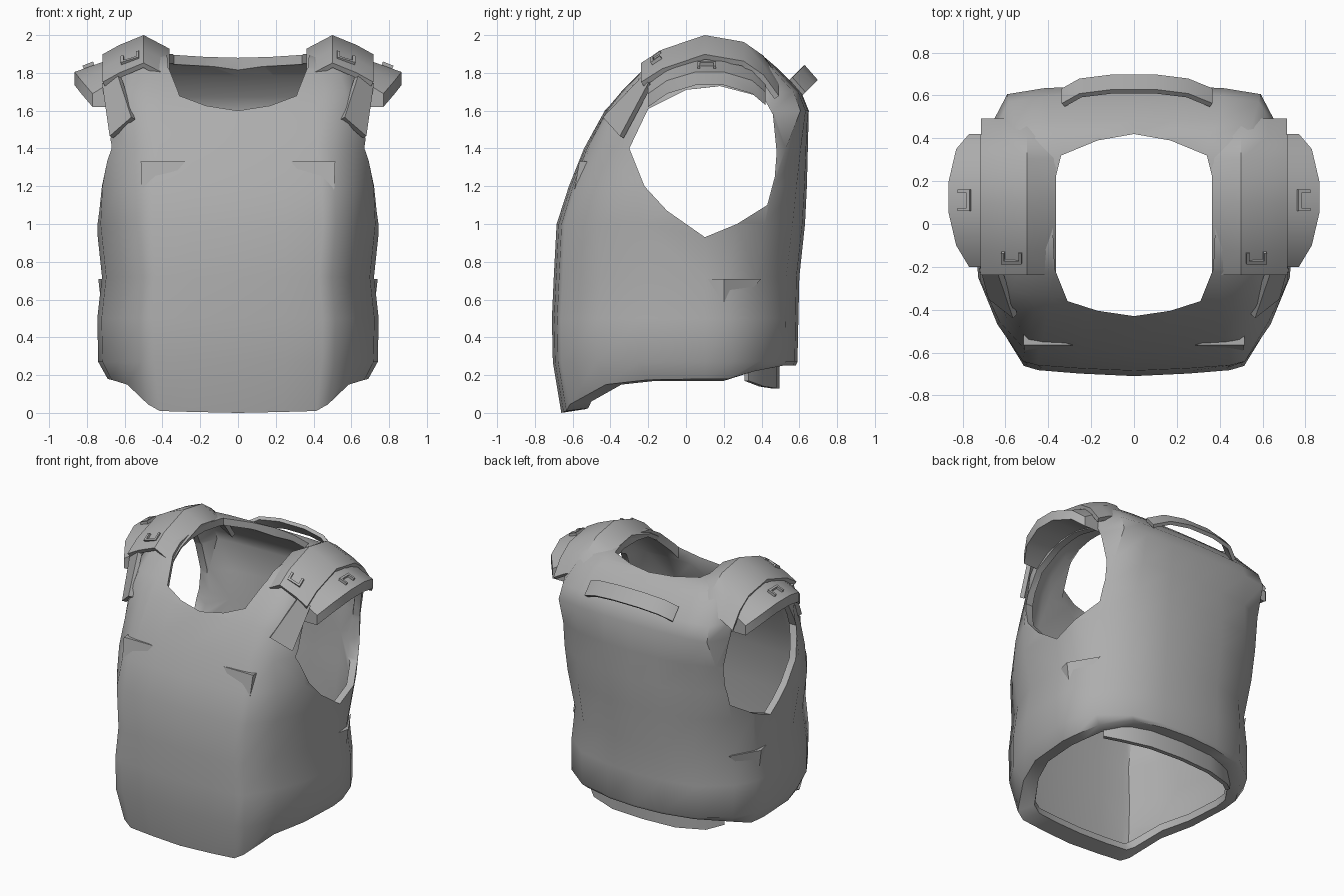
import bpy, bmesh, math
from mathutils import Vector

cube = bpy.data.objects.get("Cube")
if cube:
    bpy.data.objects.remove(cube, do_unlink=True)

grey = bpy.data.materials.new("armour_grey")
grey.use_nodes = True
COLOUR = (0.42, 0.42, 0.42, 1)
grey.diffuse_color = COLOUR
grey.node_tree.nodes["Principled BSDF"].inputs["Base Color"].default_value = COLOUR


def make(name, verts, faces):
    me = bpy.data.meshes.new(name)
    me.from_pydata([tuple(v) for v in verts], [], faces)
    bm = bmesh.new()
    bm.from_mesh(me)
    bmesh.ops.recalc_face_normals(bm, faces=bm.faces)
    bm.to_mesh(me)
    bm.free()
    me.materials.append(grey)
    ob = bpy.data.objects.new(name, me)
    bpy.context.scene.collection.objects.link(ob)
    return ob


def loft(name, rows, closed=False, caps=()):
    """Skin rows of points; optionally close each row and cap the listed rows."""
    n = len(rows[0])
    verts = [p for r in rows for p in r]
    faces = []
    for i in range(len(rows) - 1):
        for j in range(n if closed else n - 1):
            k = (j + 1) % n
            faces.append((i * n + j, i * n + k, (i + 1) * n + k, (i + 1) * n + j))
    for i in caps:
        faces.append(tuple(range(i * n, (i + 1) * n)))
    return make(name, verts, faces)


def solidify(ob, thickness, offset):
    m = ob.modifiers.new("thickness", 'SOLIDIFY')
    m.thickness, m.offset = thickness, offset


def finish(ob, angle=40):
    """Bake modifiers and smooth the shading."""
    dg = bpy.context.evaluated_depsgraph_get()
    me = bpy.data.meshes.new_from_object(ob.evaluated_get(dg))
    ob.modifiers.clear()
    ob.data = me
    bpy.ops.object.select_all(action='DESELECT')
    ob.select_set(True)
    bpy.context.view_layer.objects.active = ob
    bpy.ops.object.shade_smooth_by_angle(angle=math.radians(angle))


def cutter(name, outline, vec):
    """Closed prism from a 3D outline."""
    a = [Vector(p) for p in outline]
    ob = loft(name, [a, [p + Vector(vec) for p in a]], closed=True, caps=(0, 1))
    ob.hide_render = True
    return ob


# Vest body: rings of front depth, half width, back depth and squareness
XF = [0, .34, .6, .69, .85, .97, 1, .98, .87, .62, .3, 0]
ROUND = [0, .015, .035, .06, .31, .6, 1, .26, .54, .86, .97, 1]
SQUARE = [0, .01, .02, .03, .08, .3, 1, .66, .92, .97, .99, 1]
HEM = [0, .005, .01, .045, .15, .175, .18, .18, .22, .25, .25, .25]
LIP = [.02, .02, .025, .06, .15, .17, .17, .17, .21, .25, .25, .25]
MID = 0.1


def ring(z, yf, w, yb, square):
    half = []
    for i, f in enumerate(XF):
        t = ROUND[i] + (SQUARE[i] - ROUND[i]) * square
        y = yf + (MID - yf) * t if i < 7 else MID + (yb - MID) * t
        half.append((w * f, y, z[i] if isinstance(z, list) else z))
    return half + [(-x, y, h) for x, y, h in reversed(half[1:-1])]


levels = [(LIP, -.54, .62, .49, 0), (HEM, -.66, .69, .58, 0), (.27, -.705, .74, .59, .1),
          (.5, -.71, .745, .595, .05), (.72, -.70, .72, .60, 0), (1.0, -.685, .75, .63, .15),
          (1.2, -.62, .74, .64, .35), (1.4, -.54, .70, .645, .65), (1.6, -.43, .68, .65, 1),
          (1.7, -.35, .67, .61, 1), (1.82, -.23, .63, .49, 1), (1.88, -.13, .57, .42, 1),
          (1.9, 0, .53, .3, 1)]
body = loft("vest_body", [ring(*l) for l in levels], closed=True, caps=(len(levels) - 1,))
solidify(body, 0.05, -1)

# Arm and neck openings
ARM = [(-.3, 1.4), (-.22, 1.2), (-.1, 1.07), (.1, .93), (.27, 1.0), (.43, 1.1),
       (.47, 1.25), (.48, 1.38), (.46, 1.58), (.41, 1.67), (.18, 1.73), (0, 1.71), (-.2, 1.61)]
NECK = [(0, -.43), (.17, -.405), (.31, -.36), (.37, -.21), (.38, 0), (.38, .16),
        (.34, .32), (.17, .39), (0, .42)]
neck = NECK + [(-x, y) for x, y in reversed(NECK[1:-1])]
cutters = [cutter("arm_cutter", [(-1.2, y, z) for y, z in ARM], (2.4, 0, 0)),
           cutter("neck_cutter", [(x, y, 1.25) for x, y in neck], (0, 0, 1.2))]
for c in cutters:
    m = body.modifiers.new("opening", 'BOOLEAN')
    m.object, m.operation, m.solver = c, 'DIFFERENCE', 'EXACT'
finish(body, 45)
for c in cutters:
    bpy.data.objects.remove(c, do_unlink=True)

# Lower back liner below the hem
half = [(.53, .32, .17), (.44, .4, .14), (.25, .465, .13), (0, .48, .13)]
path = half + [(-x, y, z) for x, y, z in reversed(half[:-1])]
liner = loft("lower_back_liner", [path, [(x, y, .29) for x, y, z in path]])
solidify(liner, 0.03, 0)
finish(liner)

# Rear carry handle
SPINE = [(-.33, 0), (-.25, .06), (-.1, .085), (.1, .085), (.25, .06), (.36, 0)]
handle = loft("carry_handle", [[(x, .555 + o * .75, 1.77 + o * .75) for x, o in SPINE],
                               [(x, .625 + o * .75, 1.69 + o * .75) for x, o in SPINE]])
solidify(handle, 0.025, 0)
finish(handle)

ARCH = [(-.23, 1.84), (-.12, 1.91), (.1, 1.985), (.3, 1.95), (.4, 1.88), (.48, 1.77)]
OUTER = [(-.2, 1.77, .77), (-.1, 1.84, .83), (.05, 1.885, .865), (.2, 1.885, .865),
         (.35, 1.84, .83), (.42, 1.78, .77)]


def clip(name, s, centre, u, v):
    """Small raised U-shaped clip lying in the u, v plane."""
    u, v, c = Vector(u).normalized(), Vector(v).normalized(), Vector(centre)
    rows = [[c + u * a + v * b for a, b in ((-w, .03), (-w, low), (w, low), (w, .03))]
            for w, low in ((.05, -.03), (.035, -.015))]
    ob = loft(name, [[(s * p.x, p.y, p.z) for p in r] for r in rows])
    solidify(ob, 0.03, 0)
    finish(ob)


for s, side in ((1, "left"), (-1, "right")):
    # Shoulder pads: saddle on top and a lower outer flap
    pad = loft(side + "_shoulder_pad",
               [[(s * x, y, z + dz) for y, z in ARCH]
                for x, dz in ((.37, -.07), (.5, 0), (.62, -.05), (.71, -.1))])
    solidify(pad, 0.03, 0)
    finish(pad)
    flap = loft(side + "_shoulder_flap",
                [[(s * .64, y, z), (s * x, y, z - .08), (s * x, y, z - .15),
                  (s * .64, y, z - .15)] for y, z, x in OUTER],
                closed=True, caps=(0, len(OUTER) - 1))
    finish(flap)

    # Strap folding from the chest to the pad
    strap = loft(side + "_front_strap",
                 [[(s * .555, -.43, 1.56), (s * .67, -.34, 1.46)],
                  [(s * .63, -.21, 1.79), (s * .71, -.19, 1.74)]])
    solidify(strap, 0.03, 0)
    finish(strap)

    # Clips on the pads
    clip(side + "_pad_clip", s, (.57, -.155, 1.875), (1, 0, -.3), (0, 1, .7))
    clip(side + "_flap_clip", s, (.79, .11, 1.835), (0, 1, 0), (1, 0, -.4))

    # Raised chest plate corner
    make(side + "_chest_plate_corner",
         [(s * .28, -.565, 1.33), (s * .515, -.51, 1.33), (s * .515, -.565, 1.33),
          (s * .505, -.61, 1.07)],
         [(0, 1, 2), (0, 2, 3), (1, 2, 3), (0, 1, 3)])

    # Side panel lip
    make(side + "_side_lip",
         [(s * .70, .03, .71), (s * .74, .2, .71), (s * .62, .4, .71), (s * .715, .2, .5)],
         [(0, 1, 2), (0, 1, 3), (1, 2, 3), (0, 2, 3)])
